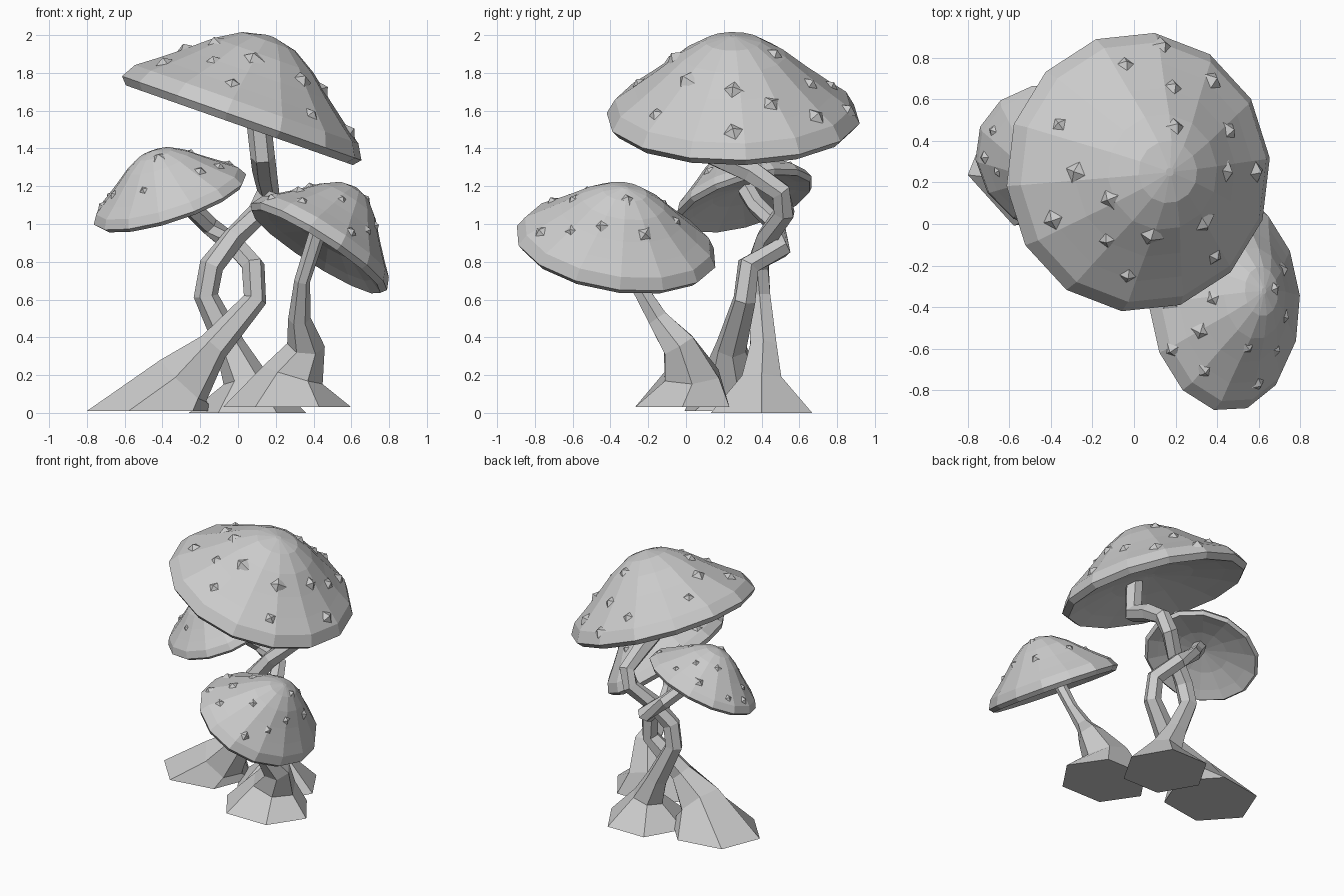
import bpy, bmesh, math, random
from mathutils import Vector, Matrix
from mathutils.bvhtree import BVHTree

random.seed(4)
cube = bpy.data.objects.get("Cube")
if cube:
    bpy.data.objects.remove(cube, do_unlink=True)

GREY = (0.6, 0.6, 0.6, 1)
mat = bpy.data.materials.new("plain_grey")
mat.use_nodes = True
mat.diffuse_color = GREY
mat.node_tree.nodes["Principled BSDF"].inputs["Base Color"].default_value = GREY


def finish(name, bm):
    """Turn a bmesh into a flat shaded object."""
    bmesh.ops.recalc_face_normals(bm, faces=bm.faces)
    mesh = bpy.data.meshes.new(name)
    bm.to_mesh(mesh)
    bm.free()
    mesh.materials.append(mat)
    bpy.context.collection.objects.link(bpy.data.objects.new(name, mesh))


def frame(axis):
    """Rotation whose z follows axis and whose x stays near world x."""
    z = Vector(axis).normalized()
    x = (Vector((1, 0, 0)) - z * z.x).normalized()
    return Matrix((x, z.cross(x), z)).transposed()


def loft(bm, rings):
    """Skin a list of equal vertex rings and close both ends."""
    n = len(rings[0])
    for a, b in zip(rings, rings[1:]):
        for i in range(n):
            j = (i + 1) % n
            bm.faces.new((a[i], a[j], b[j], b[i]))
    bm.faces.new(rings[0][::-1])
    bm.faces.new(rings[-1])


def circle(bm, centre, rot, radius, sides, phase):
    ring = []
    for i in range(sides):
        t = math.tau * i / sides + phase
        p = Vector((math.cos(t), math.sin(t), 0)) * radius
        ring.append(bm.verts.new(centre + rot @ p))
    return ring


def stem(name, path, phase=0.0, squash=1.0):
    """Six sided stem through (x, y, z, radius) stations on a flared foot."""
    bm = bmesh.new()
    pts = [Vector(p[:3]) for p in path]
    rings = []
    for i, p in enumerate(pts):
        if i == 0:
            rot = Matrix.Diagonal((1, squash, 1))
        else:
            after = pts[min(i + 1, len(pts) - 1)]
            rot = frame((p - pts[i - 1]).normalized() + (after - p).normalized())
        rings.append(circle(bm, p, rot, path[i][3], 6, phase))
    loft(bm, rings)
    finish(name, bm)


# Cap section: dome, rolled lip, hollow underside (radius, height)
DOME = [(0.02, 0.47), (0.15, 0.44), (0.28, 0.36), (0.41, 0.25), (0.53, 0.155),
        (0.63, 0.08), (0.675, 0.0), (0.64, -0.04), (0.52, 0.0), (0.3, 0.06), (0.03, 0.1)]


def cap(name, centre, axis, scale, spots, spot_size):
    """Tilted faceted cap with small pyramid warts dropped onto its dome."""
    bm = bmesh.new()
    rot = frame(axis) @ Matrix.Diagonal(scale)
    centre = Vector(centre)
    rings = [circle(bm, centre + rot @ Vector((0, 0, h)), rot, r, 14, 0.1) for r, h in DOME]
    loft(bm, rings)
    bmesh.ops.recalc_face_normals(bm, faces=bm.faces)
    tree = BVHTree.FromBMesh(bm)
    warts = bmesh.new()
    for x, y in spots:
        hit, normal, _, _ = tree.ray_cast(Vector((x, y, 3)), Vector((0, 0, -1)))
        if hit is None:
            continue
        size = spot_size * random.uniform(0.8, 1.2)
        place = (Matrix.Translation(hit + normal * size * 0.15) @ frame(normal).to_4x4()
                 @ Matrix.Rotation(random.uniform(0, 1.5), 4, 'Z'))
        bmesh.ops.create_cone(warts, cap_ends=True, segments=4, radius1=size,
                              radius2=0, depth=size * 0.6, matrix=place)
    finish(name, bm)
    finish(name + "_warts", warts)


# Caps
cap("large_cap", (0.02, 0.25, 1.56), (0.33, 0, 0.94), (1, 1, 0.98),
    [(-.04, .77), (.14, .86), (-.36, .48), (-.28, .25), (-.39, .02), (-.12, .12),
     (-.13, -.08), (-.03, -.25), (.08, -.06), (.34, 0), (.39, -.16), (.45, .25),
     (.59, .25), (.46, .45), (.2, .47), (.19, .66), (.38, .69)], 0.06)
cap("left_cap", (0.43, -0.37, 0.88), (0.53, 0.13, 0.84), (0.63, 0.8, 0.79),
    [(.38, -.36), (.17, -.37), (.32, -.52), (.18, -.61), (.34, -.71), (.55, -.6),
     (.6, -.77), (.69, -.61), (.73, -.45), (.68, -.31), (.72, -.22), (.55, -.05),
     (.35, -.12)], 0.042)
cap("right_cap", (-0.36, 0.31, 1.13), (-0.3, -0.27, 0.91), (0.63, 0.56, 0.6),
    [(-.68, .45), (-.66, .25), (-.72, .32), (-.5, .08), (-.42, .16), (-.54, .38),
     (-.4, .45), (-.25, .3), (-.2, .12), (-.1, .22), (-.3, .55), (-.5, .55),
     (-.05, .4)], 0.038)

# Stems
stem("left_stem", [(.26, -.02, .03, .34), (.29, .03, .2, .165), (.36, -.04, .36, .1),
                   (.325, -.15, .5, .06), (.34, -.27, .7, .042), (.42, -.35, .95, .045),
                   (.46, -.36, 1.02, .045)], squash=0.85)
stem("right_stem", [(-.46, .29, .01, .345), (-.29, .24, .17, .17), (-.13, .24, .35, .085),
                    (.09, .31, .6, .063), (.08, .33, .78, .063), (0, .5, .87, .058),
                    (-.15, .48, .99, .05), (-.26, .37, 1.1, .05), (-.33, .32, 1.18, .05)],
     phase=0.17, squash=0.92)
stem("large_stem", [(.05, .4, 0, .31), (.04, .4, .18, .12), (-.04, .41, .35, .08),
                    (-.17, .39, .62, .065), (-.14, .38, .78, .065), (-.02, .43, .93, .06),
                    (.11, .52, 1.06, .06), (.16, .5, 1.17, .06), (.14, .34, 1.28, .065),
                    (.13, .15, 1.36, .065), (.1, .12, 1.63, .065)])
